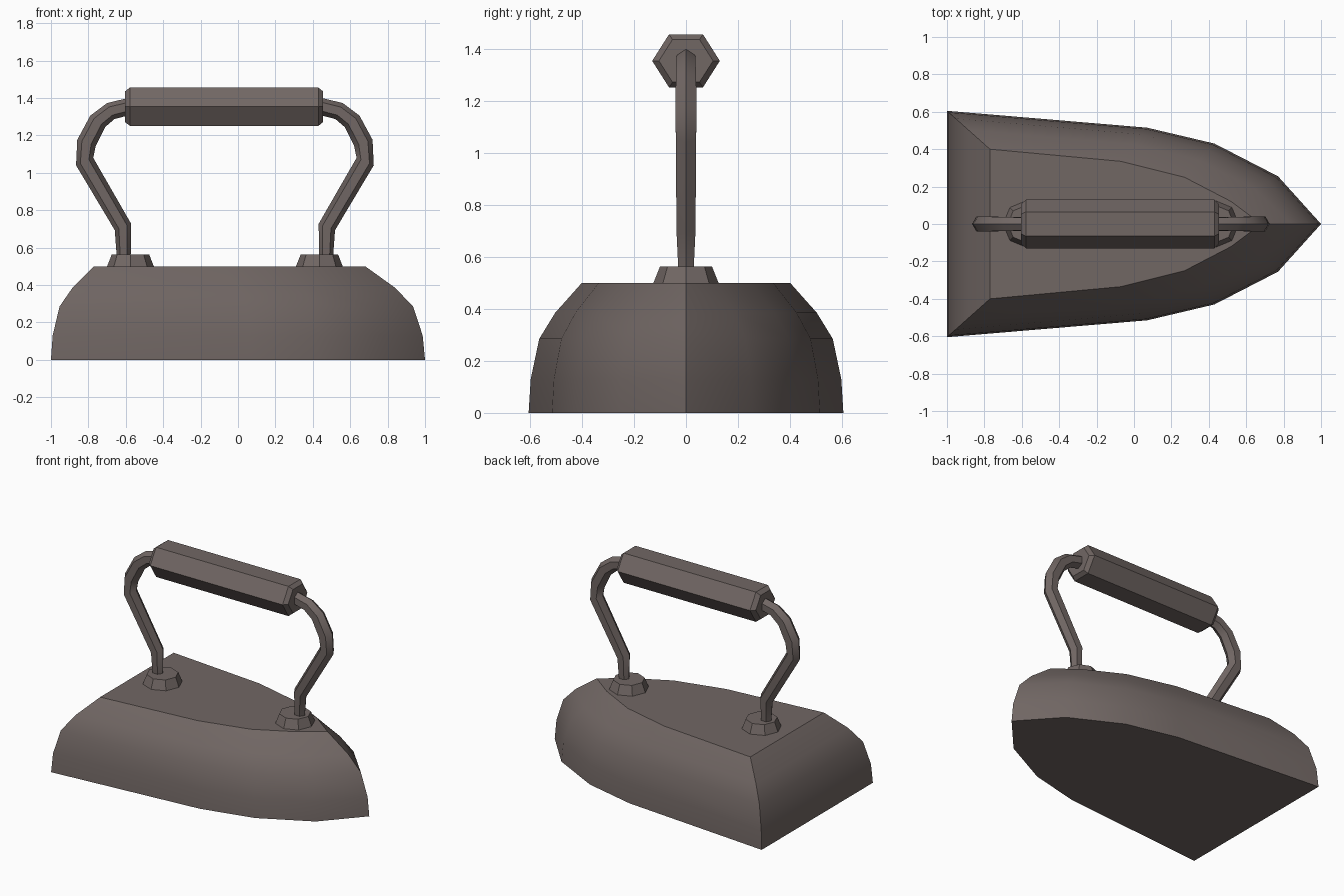
import bpy, bmesh, math
from mathutils import Vector

if "Cube" in bpy.data.objects:
    bpy.data.objects.remove(bpy.data.objects["Cube"])

iron = bpy.data.materials.new("dark cast iron")
iron.diffuse_color = (0.165, 0.135, 0.127, 1)
iron.use_nodes = True
iron.node_tree.nodes["Principled BSDF"].inputs["Base Color"].default_value = iron.diffuse_color
MID = -0.07          # x of the handle's mirror plane


def loft(name, rings, smooth=None):
    """Skin a list of closed rings (equal point counts) and cap both ends."""
    bm = bmesh.new()
    vs = [[bm.verts.new(p) for p in r] for r in rings]
    n = len(rings[0])
    for a, b in zip(vs, vs[1:]):
        for i in range(n):
            j = (i + 1) % n
            bm.faces.new((a[i], a[j], b[j], b[i]))
    bm.faces.new(vs[0][::-1])
    bm.faces.new(vs[-1])
    bmesh.ops.recalc_face_normals(bm, faces=bm.faces)
    me = bpy.data.meshes.new(name)
    bm.to_mesh(me)
    bm.free()
    me.materials.append(iron)
    ob = bpy.data.objects.new(name, me)
    bpy.context.collection.objects.link(ob)
    if smooth:
        bpy.ops.object.select_all(action='DESELECT')
        ob.select_set(True)
        bpy.context.view_layer.objects.active = ob
        bpy.ops.object.shade_smooth_by_angle(angle=math.radians(smooth))
    return ob


# Body: pointed sole outline blending into the smaller top outline
sole = [(-1, 0.605), (0.07, 0.515), (0.43, 0.43), (0.77, 0.255), (1, 0)]
top = [(-0.77, 0.40), (-0.07, 0.335), (0.27, 0.25), (0.52, 0.12), (0.68, 0)]
rings = []
for z, t in [(0, 0), (0.13, 0.04), (0.285, 0.2), (0.385, 0.5), (0.5, 1)]:
    half = [Vector((*a, z)).lerp(Vector((*b, z)), t) for a, b in zip(sole, top)]
    rings.append(half + [Vector((p.x, -p.y, z)) for p in half[-2::-1]])
loft("iron_body", rings, 40)

# Hexagonal grip with slightly chamfered ends
rings = []
for x, s in [(-0.605, 0.8), (-0.578, 1), (0.43, 1), (0.455, 0.8)]:
    rings.append([(x, 0.13 * s * math.cos(k * math.pi / 3),
                   1.353 + 0.118 * s * math.sin(k * math.pi / 3)) for k in range(6)])
loft("handle_grip", rings)

# Bent handle legs and their round feet, mirrored front to back
path = [(-0.61, 0.52), (-0.615, 0.71), (-0.82, 1.06), (-0.81, 1.16),
        (-0.75, 1.275), (-0.68, 1.33), (-0.56, 1.36)]
radii = [0.036, 0.047, 0.05, 0.052, 0.05, 0.047, 0.045]
for label, side in (("rear", 1), ("front", -1)):
    pts = [Vector((MID + side * (x - MID), 0, z)) for x, z in path]
    rings = []
    for i, p in enumerate(pts):
        d = (pts[min(i + 1, len(pts) - 1)] - pts[max(i - 1, 0)]).normalized()
        u = d.cross(Vector((0, 1, 0)))
        rings.append([p + radii[i] * (u * math.cos(a) + Vector((0, 0.9, 0)) * math.sin(a))
                      for a in (k * math.pi / 3 for k in range(6))])
    loft(label + "_handle_leg", rings, 40)
    cx = MID - side * 0.505
    loft(label + "_handle_foot",
         [[(cx + r * math.cos(k * math.pi / 4), r * math.sin(k * math.pi / 4), z)
           for k in range(8)] for r, z in ((0.127, 0.49), (0.125, 0.5), (0.1, 0.563))])
